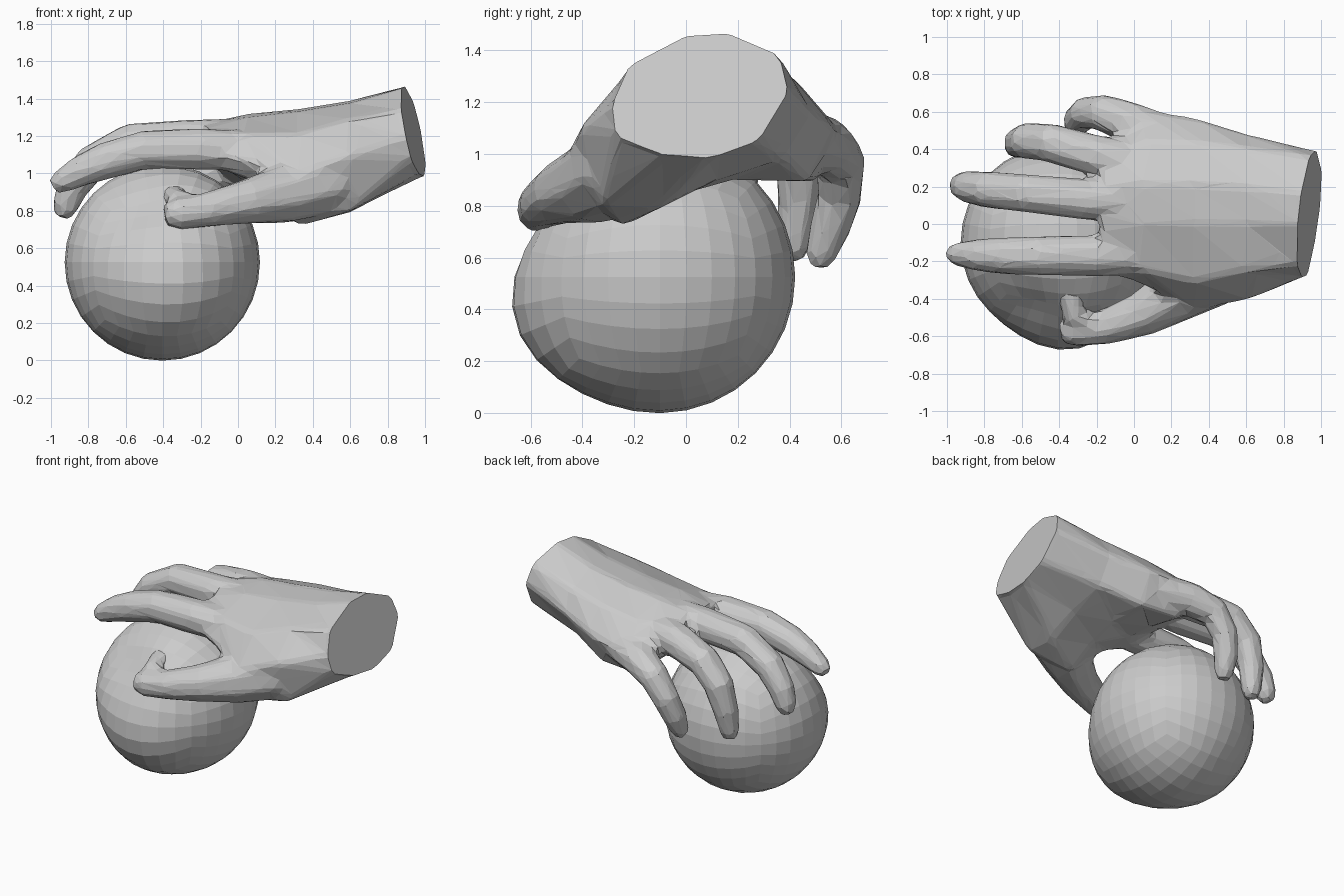
import bpy, bmesh, math
from mathutils import Vector

if "Cube" in bpy.data.objects:
    bpy.data.objects.remove(bpy.data.objects["Cube"])


def finish(name, bm):
    bmesh.ops.recalc_face_normals(bm, faces=bm.faces)
    mesh = bpy.data.meshes.new(name)
    bm.to_mesh(mesh)
    bm.free()
    obj = bpy.data.objects.new(name, mesh)
    bpy.context.collection.objects.link(obj)
    return obj


def loft(bm, rings):
    rows = [[bm.verts.new(p) for p in ring] for ring in rings]
    n = len(rows[0])
    for a, b in zip(rows, rows[1:]):
        for i in range(n):
            j = (i + 1) % n
            bm.faces.new((a[i], a[j], b[j], b[i]))
    bm.faces.new(rows[0][::-1])
    bm.faces.new(rows[-1])


def digit(bm, path, sides=8):
    pts = [Vector(p[:3]) for p in path]
    radii = [p[3] for p in path]
    # rounded fingertip
    end = (pts[-1] - pts[-2]).normalized()
    pts.append(pts[-1] + end * radii[-1] * 0.85)
    radii.append(radii[-1] * 0.65)
    rings = []
    for i, (p, r) in enumerate(zip(pts, radii)):
        t = (pts[min(i + 1, len(pts) - 1)] - pts[max(i - 1, 0)]).normalized()
        side = Vector((0, 1, 0))
        side = (side - t * side.dot(t)).normalized()
        up = t.cross(side)
        angles = [2 * math.pi * (k + 0.5) / sides for k in range(sides)]
        rings.append([p + (side * math.cos(a) + up * math.sin(a)) * r * 1.06 for a in angles])
    loft(bm, rings)


# Ball: cube-sphere, squeezed in under the thumb and swollen low at the front
bm = bmesh.new()
bmesh.ops.create_cube(bm, size=2)
bmesh.ops.subdivide_edges(bm, edges=bm.edges[:], cuts=7, use_grid_fill=True)
dents = [(Vector((-0.55, -0.48, 0.83)), -0.08, 0.24), (Vector((-0.33, -0.6, 0.36)), 0.07, 0.3)]
for v in bm.verts:
    d = Vector([math.tan(c * math.pi / 4) for c in v.co]).normalized()
    p = Vector((-0.405 + 0.522 * d.x, -0.1 + 0.522 * d.y, 0.525 + 0.525 * d.z))
    v.co = p + d * sum(amp * math.exp(-((p - c).length / w) ** 2) for c, amp, w in dents)
finish("ball", bm)

# Palm and wrist: sections in (y, z) from the wrist to the knuckles
sections = [
    (0.6, [(-0.41, 1.1), (-0.25, 1.29), (0, 1.375), (0.2, 1.39), (0.4, 1.31),
           (0.485, 1.16), (0.37, 0.98), (0.12, 0.9), (-0.1, 0.79), (-0.33, 0.8)]),
    (0.32, [(-0.46, 1.0), (-0.31, 1.21), (0, 1.33), (0.22, 1.345), (0.44, 1.27),
            (0.575, 1.1), (0.47, 0.89), (0.18, 0.9), (-0.03, 0.84), (-0.25, 0.715)]),
    (0.05, [(-0.33, 1.06), (-0.25, 1.21), (0, 1.3), (0.22, 1.32), (0.45, 1.23),
            (0.62, 1.06), (0.5, 0.89), (0.2, 0.95), (0, 0.97), (-0.24, 0.97)]),
    (-0.18, [(-0.26, 1.13), (-0.19, 1.21), (0, 1.25), (0.2, 1.265), (0.36, 1.22),
             (0.42, 1.14), (0.38, 1.07), (0.2, 1.1), (0, 1.1), (-0.2, 1.06)]),
]
wrist = [(-0.285, 1.19), (-0.22, 1.34), (0, 1.455), (0.16, 1.465), (0.36, 1.38),
         (0.395, 1.24), (0.28, 1.05), (0.1, 0.985), (-0.08, 1.0), (-0.27, 1.07)]
rings = [[(0.89 + (1.46 - z) * 0.23 + (y - 0.13) * 0.13 + s, y * (1 - s * 0.4), z + s * 0.3)
          for y, z in wrist] for s in (0.15, 0)]
rings += [[(x, y, z) for y, z in s] for x, s in sections]
bm = bmesh.new()
loft(bm, rings)

# Fingers and thumb: (x, y, z, radius) along each digit
digits = [
    # index finger
    [(0.15, -0.16, 1.12, .1), (-0.2, -0.17, 1.13, .112), (-0.5, -0.17, 1.125, .105),
     (-0.7, -0.17, 1.07, .1), (-0.84, -0.165, 1.015, .085), (-0.945, -0.16, 0.955, .065)],
    # middle finger
    [(0.1, 0.14, 1.2, .1), (-0.25, 0.13, 1.178, .11), (-0.58, 0.165, 1.165, .103),
     (-0.79, 0.185, 1.05, .097), (-0.89, 0.2, 0.92, .085), (-0.925, 0.205, 0.82, .07)],
    # ring finger
    [(0.1, 0.32, 1.16, .1), (-0.2, 0.365, 1.14, .11), (-0.45, 0.435, 1.09, .103),
     (-0.57, 0.445, 0.96, .097), (-0.615, 0.435, 0.79, .082), (-0.63, 0.415, 0.64, .065)],
    # little finger
    [(0.2, 0.46, 1.06, .11), (-0.02, 0.545, 1.03, .108), (-0.17, 0.595, 0.97, .097),
     (-0.26, 0.595, 0.84, .087), (-0.3, 0.555, 0.71, .08), (-0.315, 0.52, 0.61, .062)],
    # thumb
    [(0.5, -0.24, 0.96, .17), (0.25, -0.36, 0.89, .155), (0.05, -0.48, 0.85, .12),
     (-0.15, -0.55, 0.81, .095), (-0.26, -0.565, 0.79, .085), (-0.32, -0.57, 0.785, .088)],
    # folded skin where the thumb pad presses on the ball
    [(-0.24, -0.53, 0.82, .07), (-0.32, -0.49, 0.85, .065), (-0.34, -0.36, 0.87, .075)],
]
for path in digits:
    digit(bm, path)
hand = finish("hand", bm)

# Fuse palm and digits into one skin, soften it, then reduce to large flat facets
mod = hand.modifiers.new("fuse", "REMESH")
mod.mode = "VOXEL"
mod.voxel_size = 0.016
mod = hand.modifiers.new("soften", "SMOOTH")
mod.factor = 0.5
mod.iterations = 20
mod = hand.modifiers.new("facet", "DECIMATE")
mod.ratio = 0.03
bpy.context.view_layer.update()
evaluated = hand.evaluated_get(bpy.context.evaluated_depsgraph_get())
skin = bpy.data.meshes.new_from_object(evaluated)
hand.modifiers.clear()
hand.data = skin

# Clean slanted cut at the wrist
bm = bmesh.new()
bm.from_mesh(skin)
bmesh.ops.bisect_plane(bm, geom=bm.verts[:] + bm.edges[:] + bm.faces[:],
                       plane_co=(0.89, 0.13, 1.46), plane_no=(1, -0.13, 0.23), clear_outer=True)
bmesh.ops.holes_fill(bm, edges=[e for e in bm.edges if e.is_boundary])
bmesh.ops.recalc_face_normals(bm, faces=bm.faces)
for f in bm.faces:
    f.smooth = False
bm.to_mesh(skin)
bm.free()
